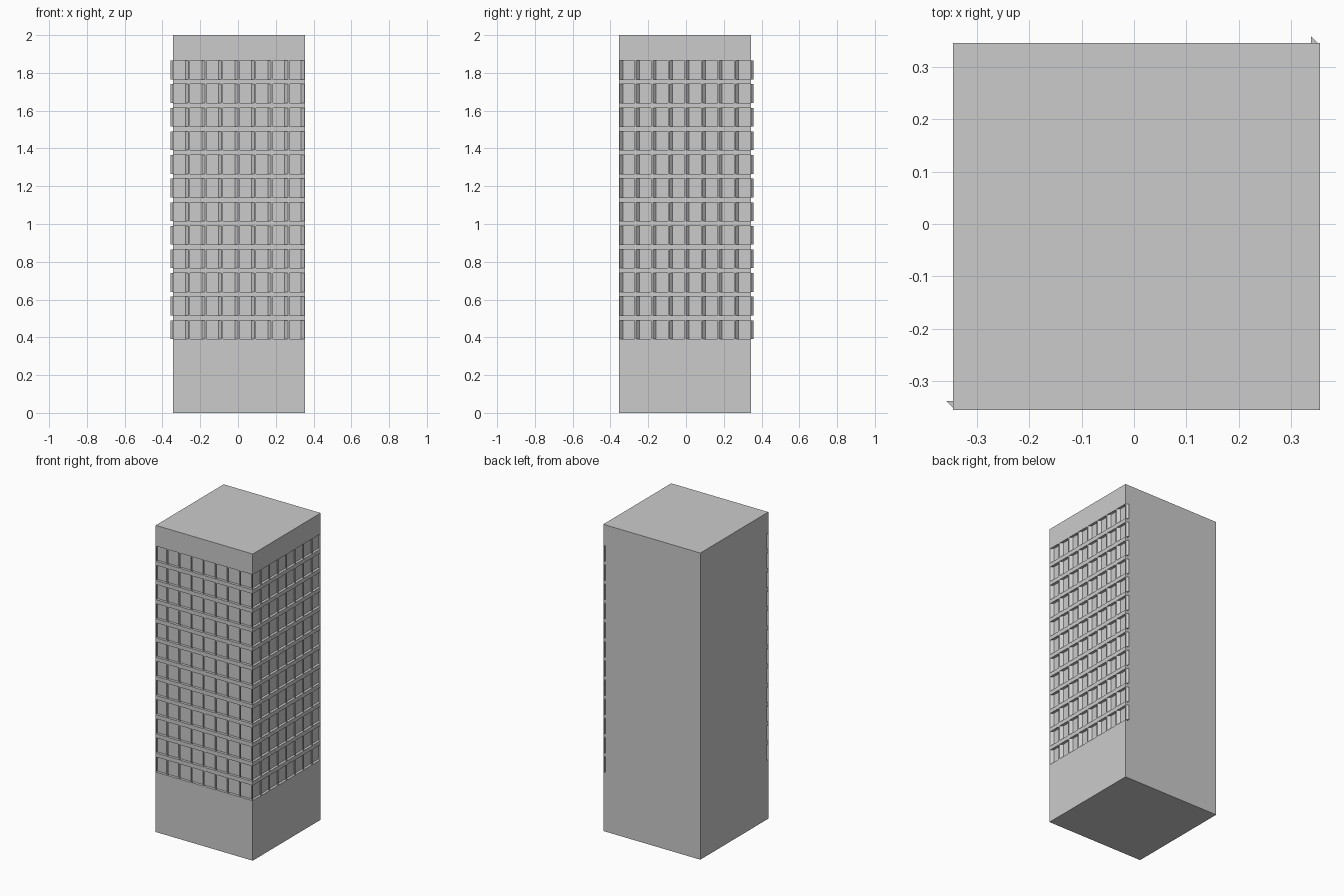
import bpy, bmesh
from mathutils import Vector

if "Cube" in bpy.data.objects:
    bpy.data.objects.remove(bpy.data.objects["Cube"])

# Footprint and window layout
X0, X1, Y0, Y1, HEIGHT = -0.345, 0.355, -0.355, 0.345, 2.0
COLS, ROWS = 8, 12
PITCH, STOREY = (X1 - X0) / COLS, 0.125
GAP = 0.004
RECESS = Vector((-0.017, 0.017, 0))   # every window is pushed in diagonally

bm = bmesh.new()

# Height lines: a sill and a head for every storey
levels = [0.0]
for r in range(ROWS):
    levels += [0.391 + r * STOREY, 0.490 + r * STOREY]
levels.append(HEIGHT)

# Distances along a wall: two jambs for every window
window_lines = [0.0]
for c in range(COLS):
    window_lines += [c * PITCH + GAP, (c + 1) * PITCH - GAP]
window_lines.append(COLS * PITCH)
plain_lines = [0.0, COLS * PITCH]


def wall(start, direction, lines):
    """Build a gridded wall and return its window panes."""
    start, direction = Vector(start), Vector(direction)
    grid = [[bm.verts.new(start + direction * u + Vector((0, 0, z))) for z in levels]
            for u in lines]
    panes = []
    for i in range(len(lines) - 1):
        for j in range(len(levels) - 1):
            f = bm.faces.new((grid[i][j], grid[i + 1][j],
                              grid[i + 1][j + 1], grid[i][j + 1]))
            if len(lines) > 2 and i % 2 and j % 2:
                panes.append(f)
    return panes


# Four walls: windows on the front and right, plain back and left
panes = wall((X0, Y0, 0), (1, 0, 0), window_lines)
panes += wall((X1, Y0, 0), (0, 1, 0), window_lines)
wall((X1, Y1, 0), (-1, 0, 0), plain_lines)
wall((X0, Y1, 0), (0, -1, 0), plain_lines)
bmesh.ops.remove_doubles(bm, verts=bm.verts[:], dist=1e-4)

# Roof and base
bmesh.ops.holes_fill(bm, edges=[e for e in bm.edges if e.is_boundary], sides=0)
bmesh.ops.recalc_face_normals(bm, faces=bm.faces[:])

# Slanted window recesses
pushed = bmesh.ops.extrude_discrete_faces(bm, faces=panes)["faces"]
bmesh.ops.translate(bm, verts=list({v for f in pushed for v in f.verts}), vec=RECESS)

mesh = bpy.data.meshes.new("tower_block")
bm.to_mesh(mesh)
bm.free()
bpy.context.collection.objects.link(bpy.data.objects.new("tower_block", mesh))
